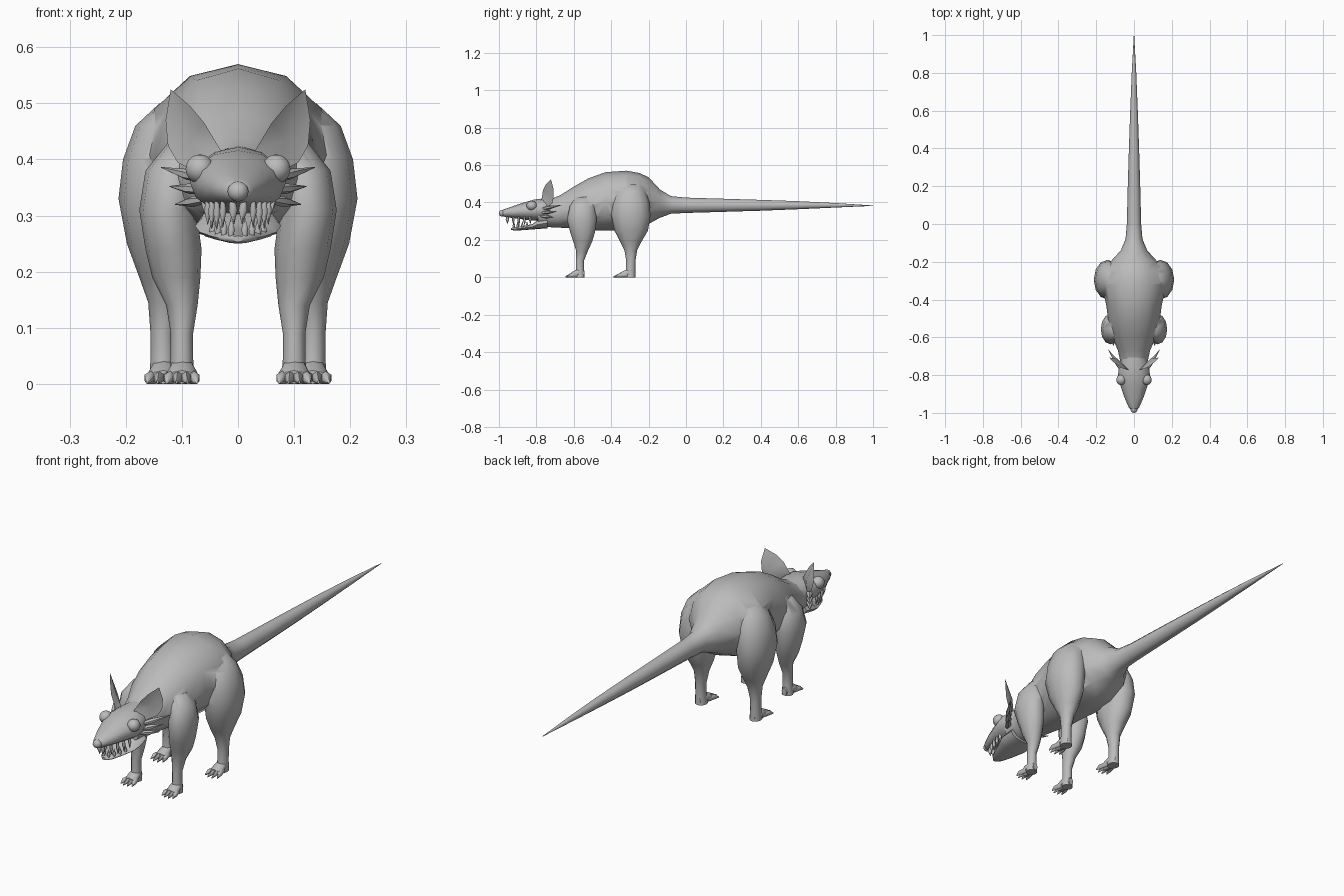
import bpy, bmesh, math
from mathutils import Vector

if "Cube" in bpy.data.objects:
    bpy.data.objects.remove(bpy.data.objects["Cube"])

grey = bpy.data.materials.new("grey hide")
grey.diffuse_color = (0.5, 0.5, 0.5, 1)
grey.use_nodes = True
grey.node_tree.nodes["Principled BSDF"].inputs["Base Color"].default_value = grey.diffuse_color
X, Y, Z = Vector((1, 0, 0)), Vector((0, 1, 0)), Vector((0, 0, 1))


def finish(name, bm, angle=60):
    bmesh.ops.recalc_face_normals(bm, faces=bm.faces[:])
    me = bpy.data.meshes.new(name)
    bm.to_mesh(me)
    bm.free()
    me.materials.append(grey)
    ob = bpy.data.objects.new(name, me)
    bpy.context.collection.objects.link(ob)
    smooth(ob, angle)
    return ob


def smooth(ob, angle=60):
    bpy.ops.object.select_all(action='DESELECT')
    ob.select_set(True)
    bpy.context.view_layer.objects.active = ob
    bpy.ops.object.shade_smooth_by_angle(angle=math.radians(angle))


def add_loft(bm, rings, n):
    """Skin rings of (centre, half-width vector, half-height vector)."""
    loops = []
    for c, u, v in rings:
        loops.append([bm.verts.new(c + u * math.sin(2 * math.pi * i / n) + v * math.cos(2 * math.pi * i / n))
                      for i in range(n)])
    for a, b in zip(loops, loops[1:]):
        for i in range(n):
            bm.faces.new((a[i], a[(i + 1) % n], b[(i + 1) % n], b[i]))
    bm.faces.new(loops[0])
    bm.faces.new(loops[-1])


def along_y(rows, x=0):
    """Rows of (y, top, bottom, half width)."""
    return [(Vector((x, y, (t + b) / 2)), X * w, Z * ((t - b) / 2)) for y, t, b, w in rows]


def along_z(rows, s):
    """Rows of (z, x, y, half width, half depth), on side s."""
    return [(Vector((s * x, y, z)), X * rx, Y * ry) for z, x, y, rx, ry in rows]


def loft(name, rings, n=12, angle=60):
    bm = bmesh.new()
    add_loft(bm, rings, n)
    return finish(name, bm, angle)


def add_spike(bm, base, tip, r, n=6, flat=1.0):
    base, tip = Vector(base), Vector(tip)
    d = (tip - base).normalized()
    u = d.cross(Z if abs(d.z) < 0.9 else Y).normalized()
    v = d.cross(u)
    mid = base.lerp(tip, 0.4)
    add_loft(bm, [(base, u * r * 0.7, v * r * flat * 0.7), (mid, u * r, v * r * flat),
                  (tip, u * r * 0.05, v * r * 0.05)], n)


def ball(name, loc, scale):
    bm = bmesh.new()
    bmesh.ops.create_uvsphere(bm, u_segments=14, v_segments=10, radius=1)
    for v in bm.verts:
        v.co = Vector(loc) + Vector([a * b for a, b in zip(v.co, scale)])
    return finish(name, bm)


# Body and tail in one skin
body = loft("body_and_tail", along_y([
    (-.79, .40, .275, .07), (-.73, .415, .268, .072), (-.67, .44, .265, .085), (-.6, .485, .262, .115),
    (-.52, .53, .252, .135), (-.43, .562, .25, .147), (-.32, .57, .25, .172), (-.25, .558, .262, .158),
    (-.2, .535, .285, .125), (-.14, .47, .318, .07), (-.08, .434, .34, .045), (0, .426, .344, .038),
    (.2, .42, .35, .033), (.4, .414, .356, .027), (.6, .407, .364, .02), (.8, .397, .373, .012),
    (1, .384, .382, .001)]))

# Legs, merged into the body
hind = [(.5, .10, -.295, .04, .05), (.46, .115, -.295, .068, .08), (.40, .133, -.295, .072, .1),
        (.33, .14, -.295, .073, .105), (.25, .135, -.293, .063, .09), (.19, .13, -.295, .046, .057),
        (.145, .13, -.295, .03, .034), (.09, .134, -.295, .022, .025), (.045, .134, -.296, .022, .025),
        (.0, .133, -.298, .025, .028)]
fore = [(.43, .09, -.55, .035, .04), (.38, .115, -.553, .05, .068), (.31, .125, -.557, .051, .08),
        (.24, .115, -.553, .05, .066), (.19, .11, -.552, .043, .05), (.14, .1, -.556, .028, .031),
        (.09, .1, -.567, .02, .022), (.045, .1, -.567, .02, .022), (.0, .1, -.567, .024, .024)]
for label, rows in (("hind", hind), ("front", fore)):
    for s, side in ((-1, "left"), (1, "right")):
        leg = loft(f"{label}_leg_{side}", along_z(rows, s), 12)
        mod = body.modifiers.new("merge", 'BOOLEAN')
        mod.operation, mod.object, mod.solver = 'UNION', leg, 'EXACT'
        bpy.context.view_layer.objects.active = body
        bpy.ops.object.modifier_apply(modifier=mod.name)
        bpy.data.objects.remove(leg)

        # Foot with splayed, clawed toes
        x, y = s * rows[-1][1], rows[-1][2]
        k = 1.15 if label == "hind" else 1.0
        bm = bmesh.new()
        add_loft(bm, along_y([(y + .025, .035, 0, .012), (y, .05, 0, .022), (y - .025 * k, .038, 0, .028),
                              (y - .048 * k, .024, 0, .024)], x), 8)
        for t in (-1, -.33, .33, 1):
            reach = (.082 - .014 * abs(t)) * k
            add_loft(bm, along_y([(y - .015, .026, 0, .009), (y - .05 * k, .022, 0, .01),
                                  (y - reach, .006, 0, .002)], 0), 6)
            for v in bm.verts[-18:]:
                v.co.x += x + t * (.012 + (y - v.co.y) * .22)
        finish(f"{label}_foot_{side}", bm)
smooth(body, 60)

# Skull with a tapering snout, and the open lower jaw
loft("skull", along_y([(-.70, .425, .30, .06), (-.76, .422, .30, .08), (-.81, .416, .303, .086),
                       (-.86, .402, .308, .07), (-.92, .382, .316, .05), (-.97, .365, .323, .028),
                       (-.985, .358, .33, .014)]))
loft("lower_jaw", along_y([(-.74, .32, .262, .07), (-.795, .305, .258, .077), (-.82, .285, .256, .068),
                           (-.87, .275, .252, .048), (-.915, .268, .25, .028), (-.935, .264, .253, .01)]))
ball("nose", (0, -.982, .343), (.019, .018, .018))

# Teeth along both jaws
bm = bmesh.new()
for s in (-1, 1):
    add_spike(bm, (s * .01, -.955, .325), (s * .007, -.955, .285), .009)
    for x, y, drop in ((.03, -.925, .04), (.042, -.895, .045), (.052, -.865, .042), (.06, -.835, .035)):
        add_spike(bm, (s * x * .9, y, .325), (s * x * .9, y + .003, .318 - drop), .007)
    for x, y in ((.012, -.92), (.025, -.9), (.036, -.875), (.045, -.85)):
        add_spike(bm, (s * x, y, .262), (s * x, y, .298), .007)
finish("teeth", bm)

for s, side in ((-1, "left"), (1, "right")):
    ball(f"eye_{side}", (s * .068, -.825, .383), (.026, .028, .026))

    # Cupped leaf ear
    bm = bmesh.new()
    rim = [(.035, -.775, .395), (.03, -.772, .415), (.06, -.765, .465), (.085, -.75, .495), (.12, -.722, .525),
           (.129, -.708, .47), (.125, -.708, .425), (.108, -.715, .395), (.07, -.745, .375)]
    pts = [bm.verts.new((s * a, b, c)) for a, b, c in rim]
    front = bm.verts.new((s * .085, -.728, .435))
    back = bm.verts.new((s * .088, -.712, .435))
    for i, p in enumerate(pts):
        q = pts[(i + 1) % len(pts)]
        bm.faces.new((p, q, front))
        bm.faces.new((q, p, back))
    finish(f"ear_{side}", bm, 40)

    # Cheek fur tufts
    bm = bmesh.new()
    for z, tip in ((.365, (.137, -.665, .386)), (.345, (.122, -.69, .352)), (.328, (.112, -.705, .32))):
        add_spike(bm, (s * .06, -.775, z), (s * tip[0], tip[1], tip[2]), .014, 6, .7)
    finish(f"cheek_fur_{side}", bm, 40)
